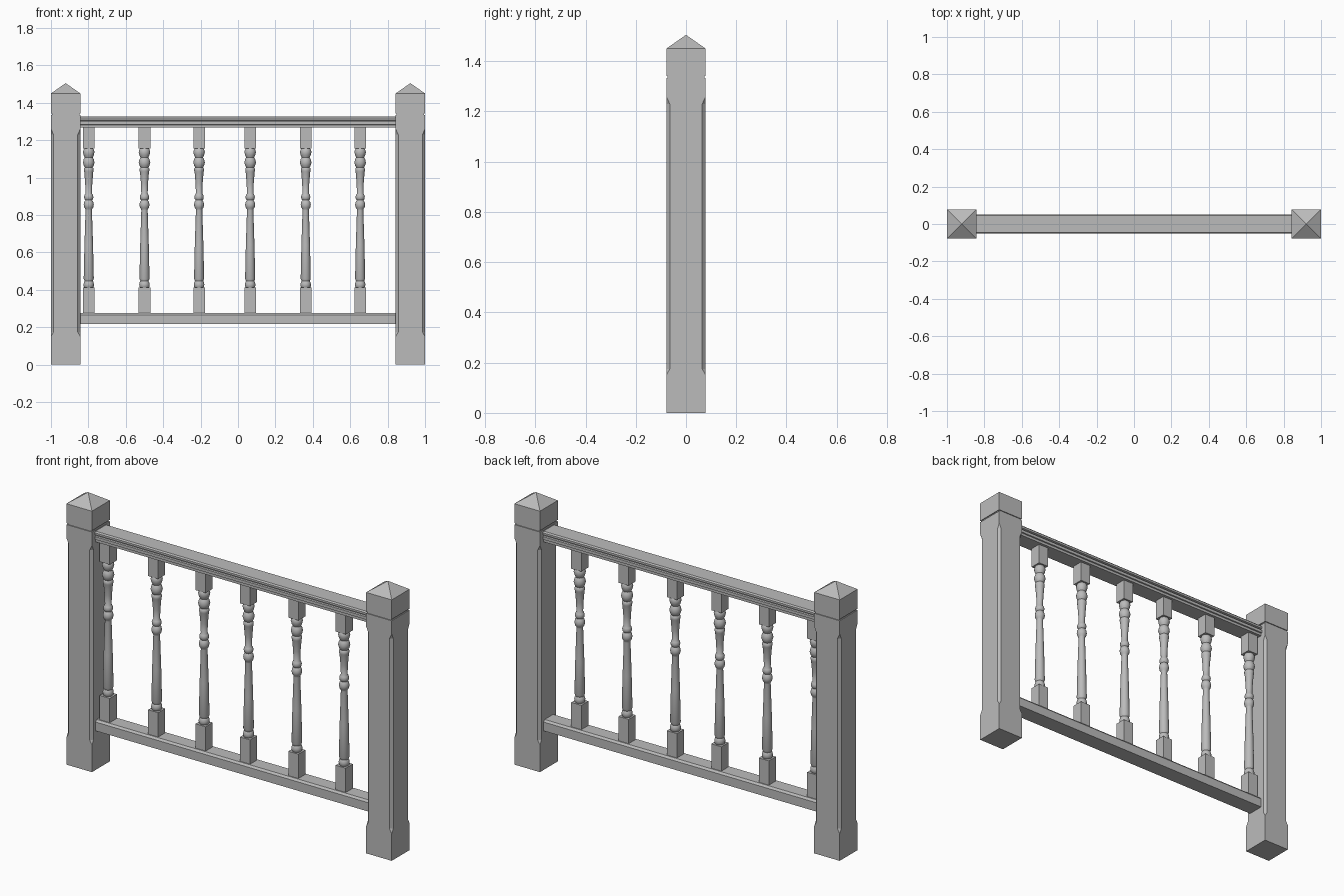
import bpy, bmesh
from math import sin, cos, pi, radians

cube = bpy.data.objects.get("Cube")
if cube:
    bpy.data.objects.remove(cube)

GREY = (0.5, 0.5, 0.5, 1)
paint = bpy.data.materials.new("grey paint")
paint.use_nodes = True
paint.diffuse_color = GREY
paint.node_tree.nodes["Principled BSDF"].inputs["Base Color"].default_value = GREY


def loft(name, rings, smooth=False):
    """Skin a list of equal-length point rings and cap both ends."""
    bm = bmesh.new()
    loops = [[bm.verts.new(p) for p in ring] for ring in rings]
    n = len(loops[0])
    for a, b in zip(loops, loops[1:]):
        for i in range(n):
            j = (i + 1) % n
            bm.faces.new((a[i], a[j], b[j], b[i]))
    bm.faces.new(loops[0][::-1])
    bm.faces.new(loops[-1])
    bmesh.ops.remove_doubles(bm, verts=bm.verts, dist=1e-5)
    bmesh.ops.recalc_face_normals(bm, faces=bm.faces)
    mesh = bpy.data.meshes.new(name)
    bm.to_mesh(mesh)
    bm.free()
    mesh.materials.append(paint)
    obj = bpy.data.objects.new(name, mesh)
    bpy.context.collection.objects.link(obj)
    if smooth:
        bpy.ops.object.select_all(action='DESELECT')
        obj.select_set(True)
        bpy.context.view_layer.objects.active = obj
        bpy.ops.object.shade_smooth_by_angle(angle=radians(40))
    return obj


def square_ring(x, z, h, c=0):
    """Square of half width h with corners cut by c."""
    k = h - c
    return [(x + u, v, z) for u, v in
            ((h, -k), (h, k), (k, h), (-k, h), (-h, k), (-h, -k), (-k, -h), (k, -h))]


def round_ring(x, z, r, sides=20):
    return [(x + r * cos(2 * pi * i / sides), r * sin(2 * pi * i / sides), z)
            for i in range(sides)]


# Posts: stop-chamfered shaft, thin groove, pyramid top
POST = 0.0785
post_rings = [(0, POST, 0), (0.15, POST, 0), (0.175, POST, 0.014),
              (1.23, POST, 0.014), (1.26, POST, 0), (1.334, POST, 0),
              (1.334, POST - 0.005, 0), (1.342, POST - 0.005, 0),
              (1.342, POST, 0), (1.45, POST, 0), (1.505, 0, 0)]
for side, x in (("right", POST - 1), ("left", 1 - POST)):
    loft(side + "_post", [square_ring(x, *r) for r in post_rings])


# Rails: half profiles (y, z) mirrored and run between the posts
def rail(name, half):
    profile = half + [(-y, z) for y, z in reversed(half)]
    loft(name, [[(x, y, z) for y, z in profile] for x in (-0.843, 0.843)])


rail("handrail", [(0.046, 1.267), (0.046, 1.281), (0.052, 1.283), (0.052, 1.299),
                  (0.043, 1.301), (0.043, 1.306), (0.052, 1.309), (0.052, 1.32),
                  (0.046, 1.327)])
rail("bottom_rail", [(0.046, 0.217), (0.046, 0.266), (0.037, 0.277)])

# Balusters: square blocks at both ends of a turned spindle
BLOCK = 0.031
spindle = [(0.41, 0.022), (0.418, 0.027), (0.43, 0.028), (0.442, 0.025), (0.447, 0.022),
           (0.46, 0.027), (0.64, 0.023), (0.825, 0.017),
           (0.832, 0.018), (0.84, 0.024), (0.855, 0.027), (0.87, 0.024), (0.879, 0.018),
           (0.885, 0.023), (0.897, 0.025), (0.908, 0.022), (0.915, 0.017),
           (0.97, 0.019), (1.03, 0.024),
           (1.036, 0.026), (1.048, 0.026), (1.055, 0.021),
           (1.063, 0.026), (1.08, 0.031), (1.098, 0.027), (1.108, 0.021),
           (1.12, 0.027), (1.137, 0.031), (1.15, 0.027), (1.157, 0.022)]
for i, x in enumerate((-0.798, -0.5, -0.208, 0.065, 0.362, 0.653), 1):
    for part, low, high in (("lower", 0.27, 0.412), ("upper", 1.155, 1.27)):
        loft(f"baluster_{i}_{part}_block", [square_ring(x, z, BLOCK) for z in (low, high)])
    loft(f"baluster_{i}_spindle", [round_ring(x, z, r) for z, r in spindle], True)
